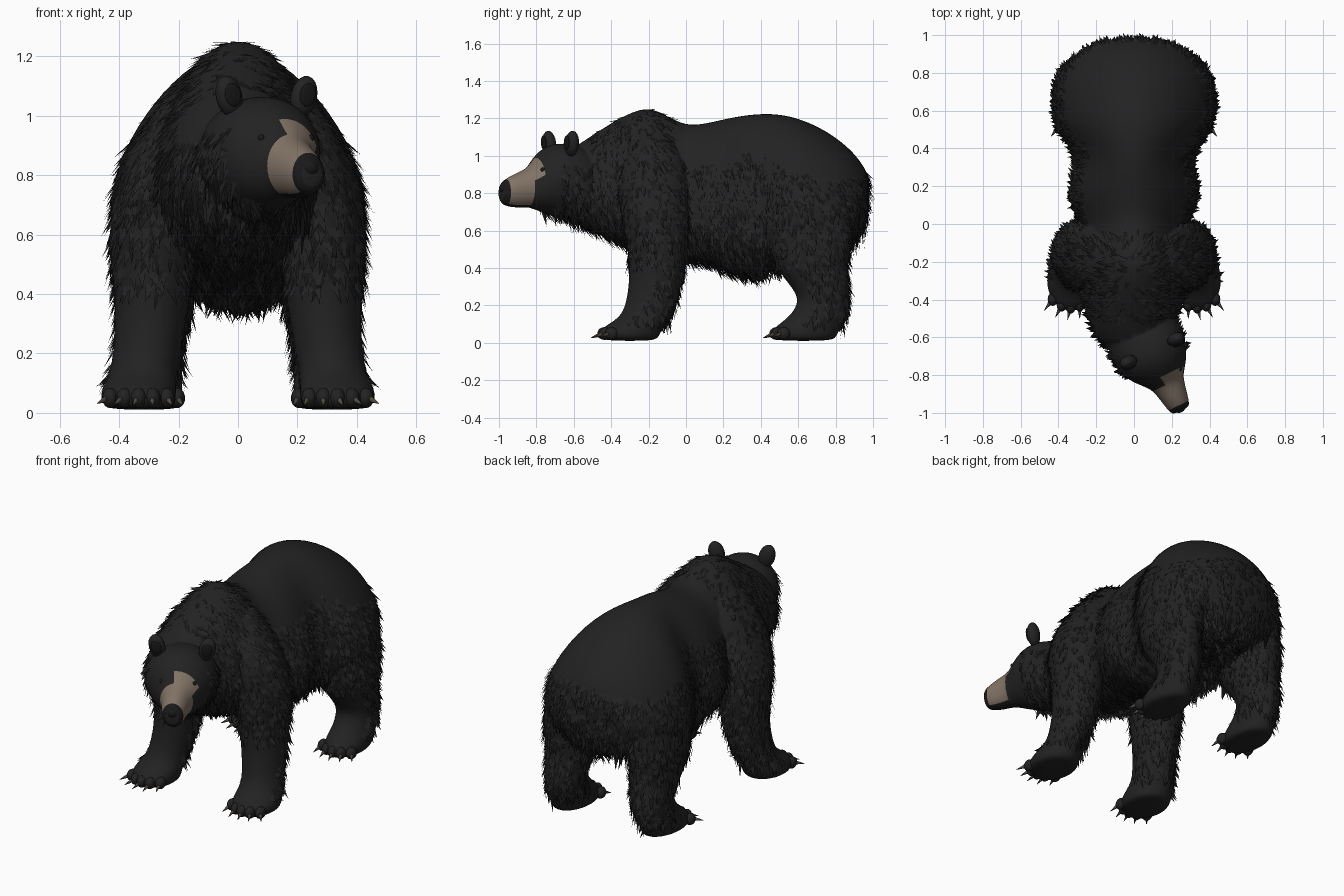
import bpy, bmesh, math, random
from mathutils import Matrix, Vector

random.seed(7)
if "Cube" in bpy.data.objects:
    bpy.data.objects.remove(bpy.data.objects["Cube"])


def material(name, r, g, b):
    m = bpy.data.materials.new(name)
    m.use_nodes = True
    m.diffuse_color = (r, g, b, 1)
    node = m.node_tree.nodes["Principled BSDF"]
    node.inputs["Base Color"].default_value = (r, g, b, 1)
    node.inputs["Roughness"].default_value = 0.9
    return m


FUR = material("black_fur", 0.016, 0.016, 0.016)
DEEP = material("deep_black_fur", 0.008, 0.008, 0.008)
TAN = material("tan_muzzle", 0.22, 0.17, 0.13)
NOSE = material("nose_black", 0.01, 0.01, 0.011)
CLAW = material("claw_brown", 0.09, 0.072, 0.056)


def finish(bm, name, mats, smooth=True):
    mesh = bpy.data.meshes.new(name)
    bm.to_mesh(mesh)
    bm.free()
    for m in mats:
        mesh.materials.append(m)
    for p in mesh.polygons:
        p.use_smooth = smooth
    ob = bpy.data.objects.new(name, mesh)
    bpy.context.collection.objects.link(ob)
    return ob


def loft(name, stations, frame, rule=None, sides=18):
    """Skin egg-shaped sections: (along, centre, half width, middle, high, low)."""
    bm = bmesh.new()
    rings = []
    for t, c, w, mid, hi, lo in stations:
        ring = []
        for i in range(sides):
            a = math.tau * i / sides
            s = math.sin(a)
            v = mid + s * ((hi - mid) if s > 0 else (mid - lo))
            ring.append(bm.verts.new(frame(t, c + w * math.cos(a), v)))
        rings.append(ring)
    for k in range(len(rings) - 1):
        for i in range(sides):
            j = (i + 1) % sides
            f = bm.faces.new((rings[k][i], rings[k][j], rings[k + 1][j], rings[k + 1][i]))
            if rule:
                a = math.tau * (i + 0.5) / sides
                f.material_index = rule(k, math.cos(a), math.sin(a))
    bm.faces.new(rings[0])
    bm.faces.new(rings[-1])
    bmesh.ops.recalc_face_normals(bm, faces=bm.faces)
    ob = finish(bm, name, (FUR, TAN, NOSE))
    sub = ob.modifiers.new("Smooth", 'SUBSURF')
    sub.levels = sub.render_levels = 2
    return ob


def ellipsoid(name, mat, matrix, size):
    bm = bmesh.new()
    bmesh.ops.create_uvsphere(bm, u_segments=16, v_segments=10, radius=1,
                              matrix=matrix @ Matrix.Diagonal((*size, 1)))
    return finish(bm, name, [mat])


# Torso from rump to neck, narrowing towards the spine
body = loft("body", [
    (0.98, 0, 0.10, 0.79, 0.88, 0.69),
    (0.955, 0, 0.21, 0.77, 0.94, 0.59),
    (0.90, 0, 0.32, 0.72, 1.02, 0.51),
    (0.80, 0, 0.40, 0.68, 1.11, 0.46),
    (0.68, 0, 0.44, 0.65, 1.18, 0.44),
    (0.57, 0, 0.44, 0.65, 1.22, 0.43),
    (0.48, 0, 0.40, 0.66, 1.235, 0.40),
    (0.39, 0, 0.33, 0.67, 1.235, 0.37),
    (0.30, 0, 0.315, 0.68, 1.225, 0.35),
    (0.20, 0, 0.35, 0.68, 1.205, 0.38),
    (0.10, 0, 0.34, 0.68, 1.18, 0.42),
    (0.00, 0, 0.285, 0.70, 1.17, 0.45),
    (-0.10, 0, 0.285, 0.74, 1.22, 0.47),
    (-0.20, 0, 0.305, 0.76, 1.275, 0.49),
    (-0.32, 0, 0.295, 0.78, 1.23, 0.52),
    (-0.45, -0.01, 0.25, 0.82, 1.15, 0.57),
    (-0.58, -0.01, 0.22, 0.84, 1.06, 0.63),
    (-0.68, 0.03, 0.16, 0.86, 1.00, 0.68),
], lambda t, c, v: Vector((c * (1 - 0.3 * max(0, v - 0.8)), t, v)))

# Head, turned towards its left
forward = Vector((0.436, -0.9, 0)).normalized()
side = Vector((0.9, 0.436, 0)).normalized()
centre = Vector((0.10, -0.68, 0))


def head_point(t, c, v):
    return centre + forward * t + side * c + Vector((0, 0, v))


def head_matrix(t, c, v, tilt=0):
    m = Matrix((side, -forward, Vector((0, 0, 1)))).transposed().to_4x4()
    return Matrix.Translation(head_point(t, c, v)) @ m @ Matrix.Rotation(tilt, 4, 'Y')


def head_colour(k, across, up):
    if k == 4:
        return int(up > 0.4 and across > 0)
    if k < 5:
        return 0
    return 1 if k < 7 and up > -0.85 else 2


parts = [loft("head", [
    (-0.26, 0, 0.15, 0.85, 0.98, 0.69),
    (-0.14, -0.01, 0.20, 0.87, 1.05, 0.66),
    (-0.02, -0.01, 0.205, 0.88, 1.075, 0.67),
    (0.07, -0.01, 0.18, 0.88, 1.055, 0.69),
    (0.14, 0, 0.125, 0.85, 0.99, 0.71),
    (0.18, 0, 0.09, 0.83, 0.935, 0.725),
    (0.25, 0, 0.075, 0.82, 0.91, 0.72),
    (0.32, 0, 0.06, 0.80, 0.875, 0.73),
    (0.345, 0, 0.045, 0.80, 0.85, 0.755),
], head_point, head_colour)]

ellipsoid("nose", NOSE, head_matrix(0.327, 0, 0.825), (0.032, 0.024, 0.028))
for sign, word in ((1, "left"), (-1, "right")):
    ellipsoid(word + "_eye", NOSE, head_matrix(0.14, sign * 0.092, 0.925), (0.012, 0.012, 0.012))
    ellipsoid(word + "_ear", FUR, head_matrix(-0.01, sign * 0.14, 1.065, sign * 0.25),
              (0.046, 0.036, 0.07))
    ellipsoid(word + "_inner_ear", DEEP, head_matrix(0.022, sign * 0.14, 1.07, sign * 0.25),
              (0.03, 0.008, 0.04))

# Legs: (height, x, half width, y middle, y back, y front)
FRONT = [
    (0.01, 0.33, 0.10, -0.30, -0.17, -0.43),
    (0.03, 0.335, 0.13, -0.30, -0.14, -0.47),
    (0.08, 0.335, 0.13, -0.30, -0.12, -0.46),
    (0.13, 0.32, 0.115, -0.22, -0.09, -0.36),
    (0.21, 0.305, 0.115, -0.19, -0.05, -0.32),
    (0.40, 0.285, 0.13, -0.15, 0.0, -0.30),
    (0.60, 0.285, 0.155, -0.16, 0.02, -0.33),
    (0.76, 0.265, 0.155, -0.17, 0.02, -0.37),
    (0.92, 0.22, 0.13, -0.18, 0.01, -0.36),
    (1.06, 0.155, 0.10, -0.18, -0.04, -0.32),
    (1.14, 0.11, 0.06, -0.18, -0.1, -0.26),
]
HIND = [
    (0.01, 0.295, 0.09, 0.62, 0.78, 0.48),
    (0.03, 0.30, 0.115, 0.62, 0.81, 0.45),
    (0.08, 0.30, 0.115, 0.62, 0.83, 0.46),
    (0.13, 0.295, 0.11, 0.70, 0.86, 0.54),
    (0.21, 0.29, 0.11, 0.74, 0.88, 0.60),
    (0.28, 0.285, 0.12, 0.73, 0.88, 0.58),
    (0.40, 0.28, 0.145, 0.66, 0.86, 0.47),
    (0.55, 0.28, 0.16, 0.65, 0.90, 0.42),
    (0.75, 0.25, 0.16, 0.65, 0.90, 0.42),
    (0.92, 0.19, 0.12, 0.65, 0.82, 0.48),
    (1.02, 0.15, 0.06, 0.65, 0.75, 0.55),
]
for sign, word in ((1, "left"), (-1, "right")):
    for place, stations in (("front", FRONT), ("hind", HIND)):
        parts.append(loft(f"{word}_{place}_leg", stations,
                          lambda t, c, v: Vector((sign * c, v, t)), sides=14))
        foot_x, toe_y = stations[1][1], stations[1][5]
        # Toes and fanned claws
        for i in range(5):
            u = (i - 2) / 2
            x = sign * (foot_x + 0.095 * u)
            y = toe_y + 0.032 + 0.04 * u * u
            ellipsoid(f"{word}_{place}_toe", FUR, Matrix.Translation((x, y, 0.05)),
                      (0.027, 0.036, 0.034))
            aim = Vector((sign * (0.25 + 0.5 * u), -1, -0.4)).to_track_quat('Z', 'Y')
            bm = bmesh.new()
            bmesh.ops.create_cone(bm, cap_ends=True, segments=8, radius1=0.013, radius2=0.001,
                                  depth=0.06, matrix=Matrix.Translation((x, y, 0.055))
                                  @ aim.to_matrix().to_4x4() @ Matrix.Translation((0, 0, 0.048)))
            finish(bm, f"{word}_{place}_claw", [CLAW])

# Join torso, head and legs into one skin
for part in parts:
    union = body.modifiers.new(part.name, 'BOOLEAN')
    union.operation = 'UNION'
    union.solver = 'EXACT'
    union.object = part
bpy.context.view_layer.update()
skin = bpy.data.meshes.new_from_object(
    body.evaluated_get(bpy.context.evaluated_depsgraph_get()))
body.modifiers.clear()
body.data = skin
for part in parts:
    bpy.data.objects.remove(part)


# Fur tufts: pointed blades hanging along the coat
def furry(c, n):
    face = (c - centre).dot(forward) > 0.06
    shin = c.z < 0.4 and n.y < -0.3 and abs(c.x) > 0.15
    if face or shin or c.z < 0.1:
        return False
    return n.z < 0.45 or -0.5 < c.y < -0.08


polys = list(skin.polygons)
bm = bmesh.new()
for p in random.choices(polys, [q.area for q in polys], k=11000):
    n = p.normal.copy()
    if not furry(p.center, n):
        continue
    corners = [skin.vertices[v].co for v in p.vertices]
    share = [random.random() for _ in corners]
    root = sum((c * s for c, s in zip(corners, share)), Vector()) / sum(share)
    flow = Vector((random.uniform(-0.35, 0.35), random.uniform(0, 0.5), -1))
    flow = (flow - n * flow.dot(n) * 0.9).normalized()
    across = flow.cross(n).normalized() * random.uniform(0.008, 0.018)
    size = (0.07 if n.z < -0.4 else 0.05) * random.uniform(0.6, 1.4)
    tip = root + (flow + n * random.uniform(0.1, 0.5)) * size
    f = bm.faces.new([bm.verts.new(v) for v in (root - across, root + across, tip)])
    f.material_index = int(random.random() < 0.4)
finish(bm, "fur_tufts", [FUR, DEEP], smooth=False)
